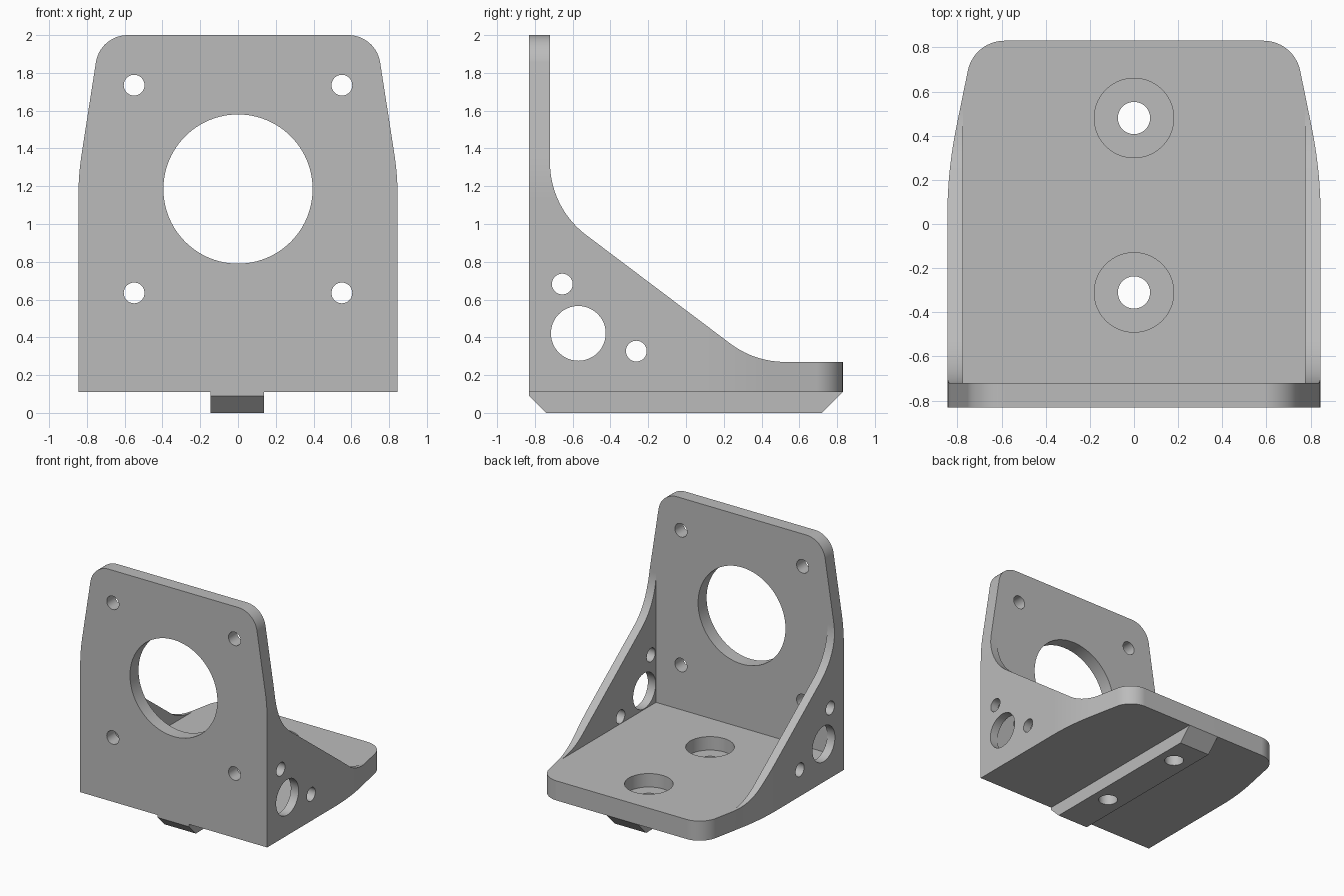
import bpy
import bmesh
from math import cos, sin, pi, tan, radians
from mathutils import Vector

old = bpy.data.objects.get("Cube")
if old:
    bpy.data.objects.remove(old, do_unlink=True)

grey = bpy.data.materials.new("plain grey")
grey.use_nodes = True
GREY = (0.5, 0.5, 0.5, 1)
grey.diffuse_color = GREY
grey.node_tree.nodes["Principled BSDF"].inputs["Base Color"].default_value = GREY


def rounded(corners, steps=14):
    """Outline from (u, v, fillet radius) corners."""
    pts = []
    for i, (u, v, r) in enumerate(corners):
        p = Vector((u, v))
        if not r:
            pts.append(p)
            continue
        a = (Vector(corners[i - 1][:2]) - p).normalized()
        b = (Vector(corners[(i + 1) % len(corners)][:2]) - p).normalized()
        half = a.angle(b) / 2
        centre = p + (a + b).normalized() * r / sin(half)
        start = p + a * r / tan(half) - centre
        end = p + b * r / tan(half) - centre
        sweep = start.angle(end)
        for k in range(steps + 1):
            t = k / steps
            pts.append(centre + (start * sin((1 - t) * sweep) + end * sin(t * sweep)) / sin(sweep))
    return pts


def circle(u, v, r, n=64):
    return [(u + r * cos(2 * pi * k / n), v + r * sin(2 * pi * k / n)) for k in range(n)]


def box(u0, v0, u1, v1):
    return [(u0, v0), (u1, v0), (u1, v1), (u0, v1)]


def prism(name, outline, axis, lo, hi):
    """Extrude an outline along an axis between lo and hi."""
    place = {"x": lambda u, v, w: (w, u, v),
             "y": lambda u, v, w: (u, w, v),
             "z": lambda u, v, w: (u, v, w)}[axis]
    bm = bmesh.new()
    rings = [[bm.verts.new(place(u, v, w)) for u, v in outline] for w in (lo, hi)]
    for ring in rings:
        bm.faces.new(ring)
    n = len(outline)
    for i in range(n):
        j = (i + 1) % n
        bm.faces.new((rings[0][i], rings[0][j], rings[1][j], rings[1][i]))
    bmesh.ops.recalc_face_normals(bm, faces=bm.faces)
    mesh = bpy.data.meshes.new(name)
    bm.to_mesh(mesh)
    bm.free()
    mesh.materials.append(grey)
    ob = bpy.data.objects.new(name, mesh)
    bpy.context.collection.objects.link(ob)
    return ob


def combine(body, other, operation):
    """Apply a boolean and discard the helper."""
    other.hide_render = True
    mod = body.modifiers.new("shape", "BOOLEAN")
    mod.operation, mod.solver, mod.object = operation, "EXACT", other
    bpy.context.view_layer.objects.active = body
    bpy.ops.object.modifier_apply(modifier=mod.name)
    bpy.data.objects.remove(other, do_unlink=True)


def tapered(straight, top_x, end, bend):
    """Symmetric plate outline that narrows to a rounded end."""
    right = [(0.845, -2, 0), (0.845, straight, bend), (top_x, end, 0.17)]
    return rounded(right + [(-u, v, r) for u, v, r in reversed(right)])


FRONT, BACK, FLOOR, UNDER = -0.83, 0.83, 0.27, 0.11

# Bracket body: side profile trimmed by the front and top outlines
bracket = prism("mounting_bracket", rounded([
    (FRONT, UNDER, 0), (1.5, UNDER, 0), (1.5, FLOOR, 0), (0.363, FLOOR, 0.48),
    (-0.72, 1.086, 0.48), (-0.72, 2.5, 0), (FRONT, 2.5, 0)]), "x", -1.2, 1.2)
combine(bracket, prism("front_outline", tapered(1.26, 0.73, 2, 1.5), "y", -3, 3), "INTERSECT")
combine(bracket, prism("top_outline", tapered(0.24, 0.725, BACK, 2), "z", -1, 4), "INTERSECT")

# Open space between the side gussets
combine(bracket, prism("inner_space", box(-0.72, FLOOR, 3, 3), "x", -0.775, 0.775), "DIFFERENCE")

# Locating rail under the base, chamfered at both ends
rail = [(FRONT, UNDER), (FRONT, 0.09), (-0.74, 0), (0.72, 0), (BACK, UNDER)]
combine(bracket, prism("locating_rail", rail, "x", -0.145, 0.137), "UNION")

# Front plate bore and screw holes
holes = [("motor_bore", circle(0, 1.185, 0.395, 96), "y", -1, -0.6)]
for x in (-0.55, 0.55):
    for z in (0.635, 1.735):
        holes.append(("plate_hole", circle(x, z, 0.055, 32), "y", -1, -0.6))

# Holes through both gussets
for y, z, r in ((-0.57, 0.421, 0.145), (-0.655, 0.682, 0.055), (-0.263, 0.327, 0.055)):
    holes.append(("gusset_hole", circle(y, z, r, 48), "x", -1.5, 1.5))

# Counterbored base holes
for y in (-0.31, 0.48):
    holes.append(("counterbore", circle(0, y, 0.18), "z", 0.16, 0.6))
    holes.append(("base_hole", circle(0, y, 0.073, 48), "z", -0.5, 0.6))

for hole in holes:
    combine(bracket, prism(*hole), "DIFFERENCE")

# Smooth curved walls, crisp edges
bpy.ops.object.select_all(action="DESELECT")
bracket.select_set(True)
bpy.context.view_layer.objects.active = bracket
bpy.ops.object.shade_smooth_by_angle(angle=radians(20))
weighted = bracket.modifiers.new("clean_normals", "WEIGHTED_NORMAL")
weighted.keep_sharp = True
